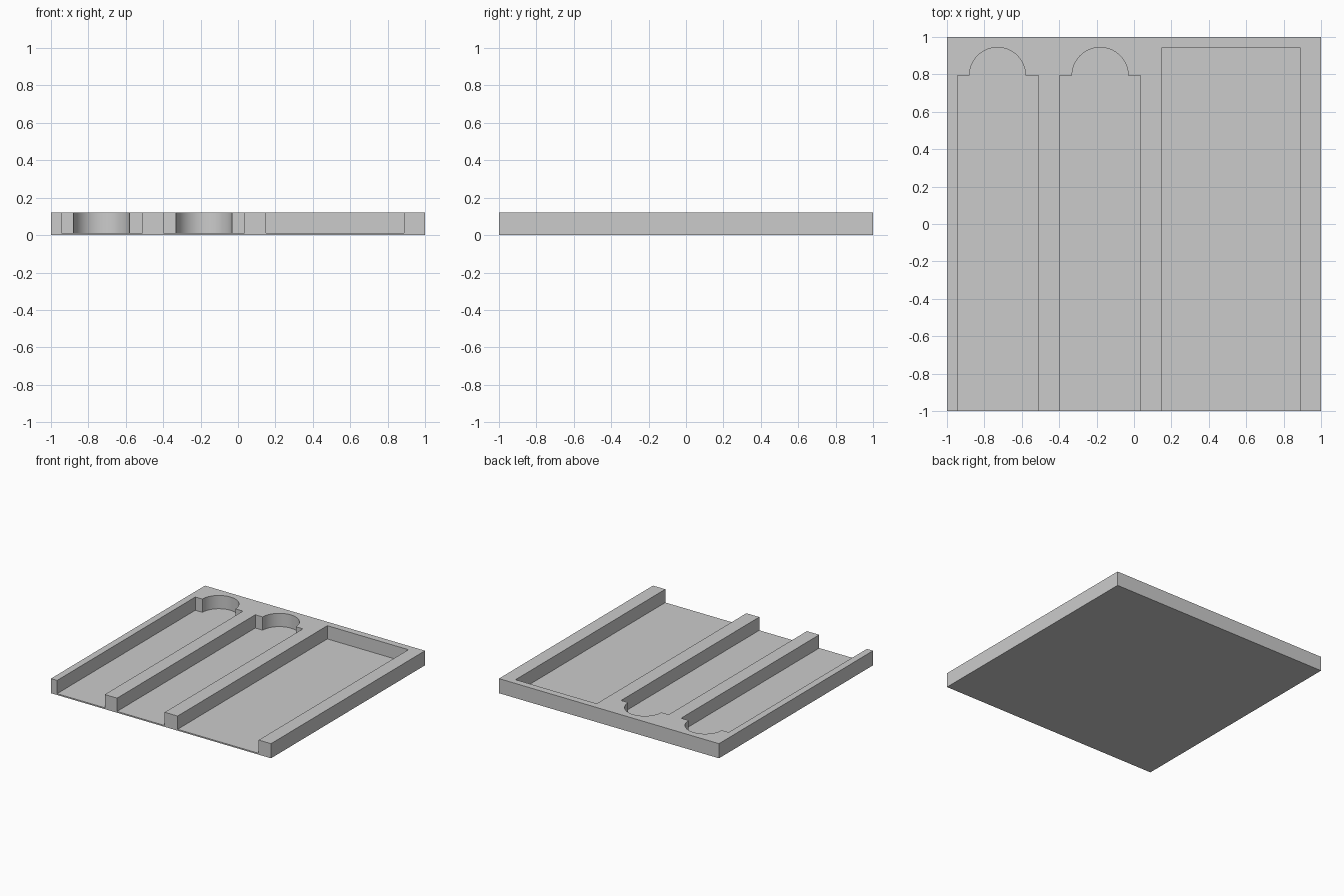
import bpy
import bmesh
from math import cos, sin, pi

cube = bpy.data.objects.get("Cube")
if cube:
    bpy.data.objects.remove(cube, do_unlink=True)

HEIGHT, FLOOR = 0.12, 0.011
FRONT = -1.1   # cutters run out past the open front edge
SHOULDER, BACK, RADIUS = 0.794, 0.944, 0.15

grey = bpy.data.materials.new("light_grey")
grey.use_nodes = True
colour = (0.6, 0.6, 0.6, 1)
grey.diffuse_color = colour
grey.node_tree.nodes["Principled BSDF"].inputs["Base Color"].default_value = colour


def prism(name, outline, z0, z1):
    """Extrude a flat outline straight up from z0 to z1."""
    bm = bmesh.new()
    base = bm.faces.new([bm.verts.new((x, y, z0)) for x, y in outline])
    top = bmesh.ops.extrude_face_region(bm, geom=[base])["geom"]
    verts = [v for v in top if isinstance(v, bmesh.types.BMVert)]
    bmesh.ops.translate(bm, verts=verts, vec=(0, 0, z1 - z0))
    bmesh.ops.recalc_face_normals(bm, faces=bm.faces)
    mesh = bpy.data.meshes.new(name)
    bm.to_mesh(mesh)
    bm.free()
    mesh.materials.append(grey)
    obj = bpy.data.objects.new(name, mesh)
    bpy.context.collection.objects.link(obj)
    return obj


def rounded_slot(left, right, centre, steps=32):
    """Straight channel ending in shoulders and a half-round recess."""
    arc = [(centre + RADIUS * cos(pi * i / steps), SHOULDER + RADIUS * sin(pi * i / steps))
           for i in range(steps + 1)]
    return [(left, FRONT), (right, FRONT), (right, SHOULDER)] + arc + [(left, SHOULDER)]


# Square tray block
tray = prism("tray", [(-1, -1), (1, -1), (1, 1), (-1, 1)], 0, HEIGHT)

# Channels open at the front: two with round ends and one wide rectangle
slots = {
    "outer_channel": rounded_slot(-0.944, -0.511, -0.73),
    "middle_channel": rounded_slot(-0.399, 0.034, -0.181),
    "wide_channel": [(0.151, FRONT), (0.888, FRONT), (0.888, BACK), (0.151, BACK)],
}
cutters = []
for name, outline in slots.items():
    cutter = prism(name + "_cutter", outline, FLOOR, HEIGHT + 0.1)
    cutter.hide_render = True
    cut = tray.modifiers.new(name, 'BOOLEAN')
    cut.operation = 'DIFFERENCE'
    cut.solver = 'EXACT'
    cut.object = cutter
    cutters.append(cutter)

# Bake the cuts and drop the cutters
bpy.context.view_layer.update()
result = bpy.data.meshes.new_from_object(tray.evaluated_get(bpy.context.evaluated_depsgraph_get()))
tray.modifiers.clear()
tray.data = result
for cutter in cutters:
    bpy.data.objects.remove(cutter, do_unlink=True)

# Smooth round ends, crisp edges elsewhere
bpy.ops.object.select_all(action='DESELECT')
tray.select_set(True)
bpy.context.view_layer.objects.active = tray
bpy.ops.object.shade_smooth_by_angle(angle=pi / 6)
